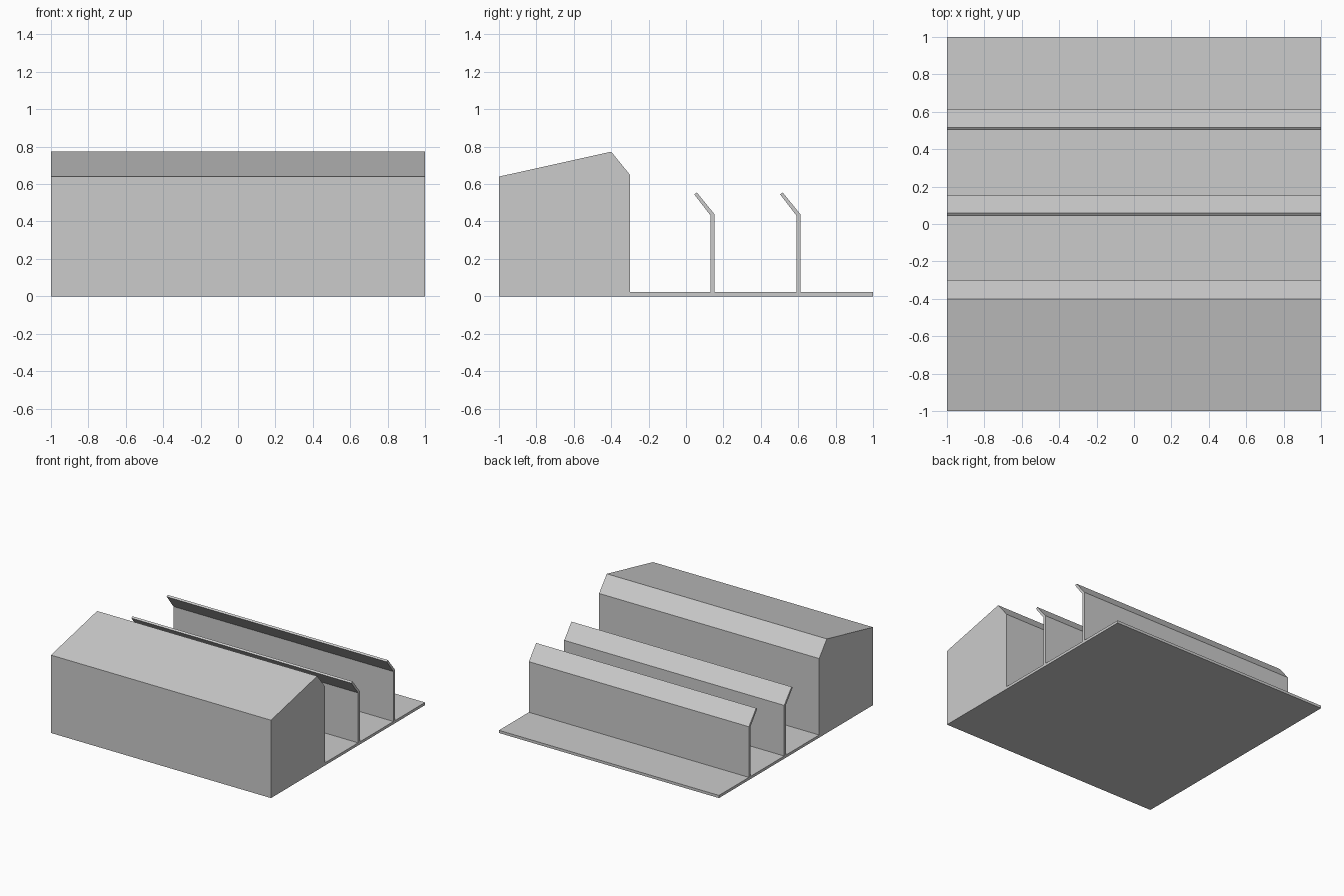
import bpy
import bmesh

if "Cube" in bpy.data.objects:
    bpy.data.objects.remove(bpy.data.objects["Cube"])


def extrude_profile(name, profile, half_length=1.0):
    """Extrude a closed (y, z) outline along x."""
    bm = bmesh.new()
    face = bm.faces.new([bm.verts.new((-half_length, y, z)) for y, z in profile])
    result = bmesh.ops.extrude_face_region(bm, geom=[face])
    moved = [v for v in result["geom"] if isinstance(v, bmesh.types.BMVert)]
    bmesh.ops.translate(bm, verts=moved, vec=(2 * half_length, 0, 0))
    bmesh.ops.recalc_face_normals(bm, faces=bm.faces)
    mesh = bpy.data.meshes.new(name)
    bm.to_mesh(mesh)
    bm.free()
    obj = bpy.data.objects.new(name, mesh)
    bpy.context.collection.objects.link(obj)
    return obj


# Solid front block with an asymmetric sloped top
extrude_profile("front_block", [(-1, 0), (-0.3, 0), (-0.3, 0.65),
                                (-0.4, 0.773), (-1, 0.64)])

# Thin floor slab behind the block
extrude_profile("floor_slab", [(-0.3, 0), (1, 0), (1, 0.022), (-0.3, 0.022)])

# Two upright panels with lips bent towards the front
for i, y in enumerate((0.131, 0.59)):
    extrude_profile(f"bent_panel_{i + 1}", [
        (y, 0.021), (y + 0.022, 0.021), (y + 0.022, 0.438),
        (y - 0.073, 0.555), (y - 0.087, 0.545), (y, 0.432)])
